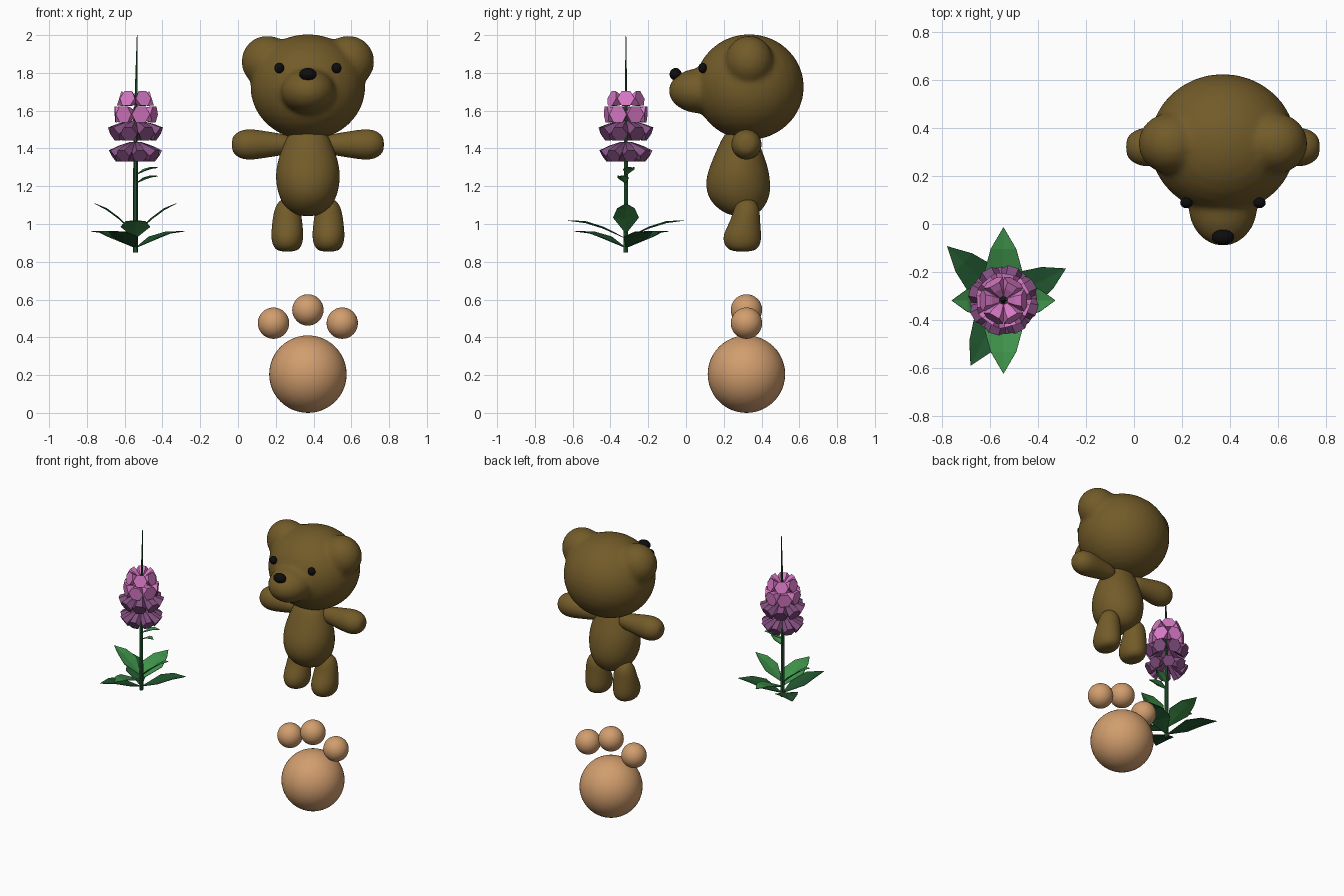
import bpy, bmesh, math
from mathutils import Vector, Matrix

cube = bpy.data.objects.get("Cube")
if cube:
    bpy.data.objects.remove(cube, do_unlink=True)


def material(name, rgb):
    m = bpy.data.materials.new(name)
    m.use_nodes = True
    m.diffuse_color = (*rgb, 1)
    m.node_tree.nodes["Principled BSDF"].inputs["Base Color"].default_value = (*rgb, 1)
    return m


BROWN = material("brown fur", (0.17, 0.105, 0.022))
BLACK = material("black", (0.004, 0.004, 0.004))
TAN = material("tan pad", (0.64, 0.34, 0.155))
LIGHT = material("light green", (0.05, 0.29, 0.07))
DARK = material("dark green", (0.015, 0.09, 0.027))
PINK = material("pink petal", (0.68, 0.19, 0.56))
PURPLE = material("purple petal", (0.23, 0.078, 0.22))


def finish(bm, name, mat, smooth=False, subsurf=0):
    bmesh.ops.recalc_face_normals(bm, faces=bm.faces)
    me = bpy.data.meshes.new(name)
    for f in bm.faces:
        f.smooth = smooth
    bm.to_mesh(me)
    bm.free()
    ob = bpy.data.objects.new(name, me)
    bpy.context.collection.objects.link(ob)
    me.materials.append(mat)
    if subsurf:
        ob.modifiers.new("Subdivision", 'SUBSURF').levels = subsurf
    return ob


def add_ball(bm, centre, radii, seg=32):
    mat = Matrix.Translation(centre) @ Matrix.Diagonal((*radii, 1))
    bmesh.ops.create_uvsphere(bm, u_segments=seg, v_segments=seg // 2, radius=1, matrix=mat)


def ball(name, centre, radii, mat, seg=32):
    bm = bmesh.new()
    add_ball(bm, centre, radii, seg)
    return finish(bm, name, mat, True)


def add_loft(bm, rings, u, v, seg):
    """Bridge elliptical rings given as (centre, radius along u, radius along v)."""
    u, v = Vector(u), Vector(v)
    loops = []
    for c, ru, rv in rings:
        angles = [2 * math.pi * i / seg for i in range(seg)]
        loops.append([bm.verts.new(Vector(c) + u * ru * math.cos(a) + v * rv * math.sin(a))
                      for a in angles])
    for a, b in zip(loops, loops[1:]):
        for i in range(seg):
            j = (i + 1) % seg
            bm.faces.new((a[i], a[j], b[j], b[i]))
    bm.faces.new(loops[0])
    bm.faces.new(loops[-1])


def loft(name, rings, u, v, mat, seg=16, smooth=True, subsurf=2):
    bm = bmesh.new()
    add_loft(bm, rings, u, v, seg)
    return finish(bm, name, mat, smooth, subsurf)


X, Y, Z = (1, 0, 0), (0, 1, 0), (0, 0, 1)
CX = 0.37           # middle of the bear and the paw
SIDES = (("right", -1), ("left", 1))

# Bear head: skull, muzzle and ears fused into one soft surface
bm = bmesh.new()
add_ball(bm, (CX, 0.335, 1.725), (0.305, 0.29, 0.28))
add_ball(bm, (CX, 0.08, 1.705), (0.145, 0.172, 0.12))
for _, s in SIDES:
    add_ball(bm, (CX + s * 0.215, 0.335, 1.86), (0.137, 0.128, 0.137))
head = finish(bm, "bear_head", BROWN, True)
remesh = head.modifiers.new("Fuse", 'REMESH')
remesh.mode = 'VOXEL'
remesh.voxel_size = 0.014
remesh.use_smooth_shade = True
soften = head.modifiers.new("Soften", 'SMOOTH')
soften.factor = 0.5
soften.iterations = 10

# Nose and eyes
ball("bear_nose", (CX, -0.055, 1.793), (0.046, 0.032, 0.033), BLACK, 20)
for side, s in SIDES:
    ball(side + "_eye", (CX + s * 0.152, 0.088, 1.826), (0.026, 0.022, 0.028), BLACK, 16)

# Egg-shaped body: height, depth position, half width, half depth
body = [(1.04, 0.3, 0.06, 0.06), (1.08, 0.288, 0.12, 0.125), (1.15, 0.278, 0.16, 0.173),
        (1.24, 0.275, 0.176, 0.175), (1.32, 0.28, 0.168, 0.152), (1.4, 0.282, 0.14, 0.118),
        (1.47, 0.285, 0.11, 0.088), (1.5, 0.29, 0.07, 0.06)]
loft("bear_body", [((CX, y, z), rx, ry) for z, y, rx, ry in body], X, Y, BROWN)

# Arms taper towards the shoulder, legs end in forward feet
arm = [(0.403, 0.03), (0.385, 0.058), (0.35, 0.079), (0.3, 0.084), (0.23, 0.073),
       (0.15, 0.06), (0.07, 0.045)]
leg = [(0.852, 0.3, 0.05, 0.06), (0.885, 0.298, 0.08, 0.098), (0.935, 0.297, 0.088, 0.104),
       (0.98, 0.305, 0.084, 0.092), (1.03, 0.316, 0.079, 0.077), (1.09, 0.322, 0.067, 0.069),
       (1.135, 0.322, 0.035, 0.035)]
for side, s in SIDES:
    loft(side + "_arm", [((CX + s * d, 0.32, 1.421), r, r) for d, r in arm], Y, Z, BROWN)
    loft(side + "_leg", [((CX + s * 0.109, y, z), rx, ry) for z, y, rx, ry in leg], X, Y, BROWN)

# Paw emblem: big pad and three toes
ball("paw_pad", (CX, 0.32, 0.205), (0.205,) * 3, TAN, 48)
for name, dx, z in (("right", -0.182, 0.475), ("middle", 0, 0.545), ("left", 0.182, 0.475)):
    ball(name + "_toe", (CX + dx, 0.32, z), (0.083,) * 3, TAN)

# Flower stem
FX, FY = -0.543, -0.318
stem = [(0, 0.85, 0.014), (0, 1.2, 0.013), (0.002, 1.6, 0.009), (0.009, 1.99, 0.002), (0.01, 2.0, 0.0005)]
loft("flower_stem", [((FX + dx, FY, z), r, r) for dx, z, r in stem], X, Y, DARK, 6, False, 0)


def leaf(name, dx, dy, z0, z1, half, mat):
    """Folded pointed blade from the stem to the tip."""
    bm = bmesh.new()
    base, tip = Vector((FX, FY, z0)), Vector((FX + dx, FY + dy, z1))
    across = Vector((-dy, dx, 0)).normalized() * half
    span = tip - base
    b, t = bm.verts.new(base), bm.verts.new(tip)
    mids = [bm.verts.new(base + span * k + Vector((0, 0, span.length * 0.05))) for k in (0.4, 0.7)]
    for s in (-1, 1):
        edge = [bm.verts.new(m.co + across * s * w + Vector((0, 0, 0.008)))
                for m, w in zip(mids, (1, 0.68))]
        for f in ((b, mids[0], edge[0]), (mids[0], mids[1], edge[1], edge[0]), (mids[1], t, edge[1])):
            bm.faces.new(f if s < 0 else f[::-1])
    ob = finish(bm, name, mat)
    ob.modifiers.new("Thickness", 'SOLIDIFY').thickness = 0.003


# Two raised leaves, two broad ones, three low ones and two on the stem
for side, s in SIDES:
    leaf(side + "_raised_leaf", s * 0.215, 0, 0.95, 1.11, 0.068, LIGHT)
for name, s in (("front", -1), ("back", 1)):
    leaf(name + "_broad_leaf", 0, s * 0.305, 0.925, 1.02, 0.078, LIGHT)
for name, dx, dy in (("back_right", -0.235, 0.226), ("back_left", 0.26, 0.133),
                     ("front_right", -0.137, -0.272)):
    leaf(name + "_low_leaf", dx, dy, 0.875, 0.963, 0.075, DARK)
leaf("lower_stem_leaf", 0.12, -0.035, 1.215, 1.255, 0.03, LIGHT)
leaf("upper_stem_leaf", 0.12, 0.035, 1.26, 1.3, 0.03, LIGHT)


def blossom_tier(name, count, turn, z0, z1, reach, r, mat):
    """Ring of six-sided bells flaring away from the stem."""
    bm = bmesh.new()
    for i in range(count):
        a = 2 * math.pi * i / count + turn
        out = Vector((math.cos(a), math.sin(a), 0))
        start = Vector((FX, FY, z0)) + out * 0.02
        end = Vector((FX, FY, z1)) + out * reach
        side = Vector((-out.y, out.x, 0))
        up = (end - start).normalized().cross(side)
        add_loft(bm, [(start, r * 0.35, r * 0.35), (start.lerp(end, 0.55), r * 0.8, r * 0.8),
                      (end, r, r)], side, up, 6)
    finish(bm, name, mat)


# Four tiers of blossoms, hanging below and opening outward above
blossom_tier("blossom_tier_1", 8, 0.2, 1.425, 1.36, 0.12, 0.041, PURPLE)
blossom_tier("blossom_tier_2", 8, 0.5, 1.535, 1.476, 0.126, 0.046, PURPLE)
blossom_tier("blossom_tier_3", 7, -1.3, 1.585, 1.58, 0.108, 0.05, PINK)
blossom_tier("blossom_tier_4", 6, -1.05, 1.645, 1.665, 0.086, 0.046, PINK)
